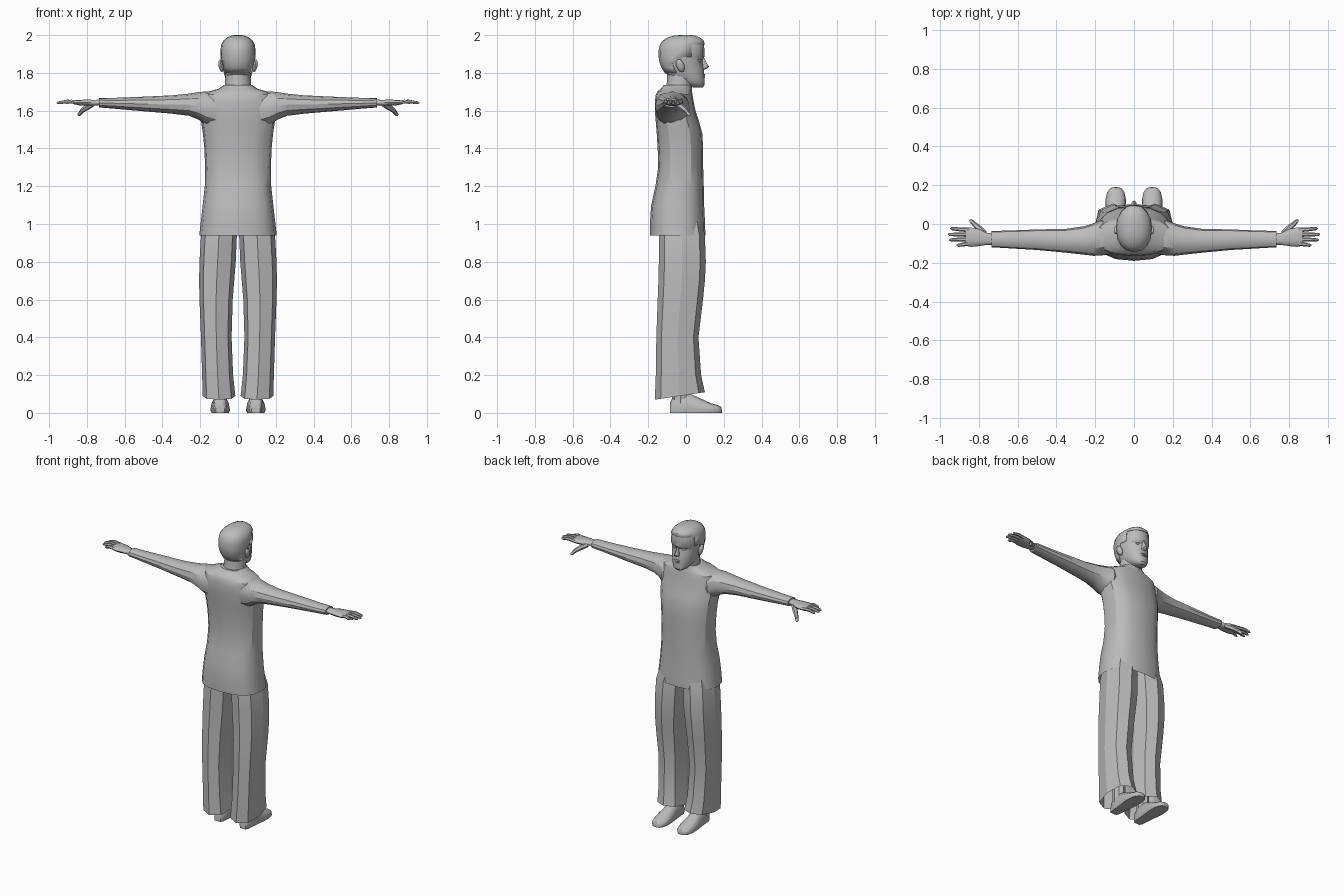
import bpy, bmesh, math
from mathutils import Vector

if "Cube" in bpy.data.objects:
    bpy.data.objects.remove(bpy.data.objects["Cube"], do_unlink=True)

grey = bpy.data.materials.new("plain grey")
grey.use_nodes = True
grey.diffuse_color = (0.5, 0.5, 0.5, 1)
grey.node_tree.nodes["Principled BSDF"].inputs["Base Color"].default_value = (0.5, 0.5, 0.5, 1)


def ring(axis, pos, a0, a1, b0, b1, n=16, e=2.0):
    """Rounded cross-section at pos on an axis, spanning a0..a1 and b0..b1 on the other two."""
    pts = []
    for i in range(n):
        t = 2 * math.pi * i / n
        c, s = math.cos(t), math.sin(t)
        c = math.copysign(abs(c) ** (2 / e), c)
        s = math.copysign(abs(s) ** (2 / e), s)
        p = [(a0 + a1) / 2 + (a1 - a0) / 2 * c, (b0 + b1) / 2 + (b1 - b0) / 2 * s]
        p.insert(axis, pos)
        pts.append(Vector(p))
    return pts


def loft(name, rings, start=True, end=True, mirror=False, angle=30):
    """Skin a list of rings into one mesh."""
    bm = bmesh.new()
    vr = [[bm.verts.new(p) for p in r] for r in rings]
    n = len(vr[0])
    for r, q in zip(vr, vr[1:]):
        for i in range(n):
            j = (i + 1) % n
            bm.faces.new((r[i], r[j], q[j], q[i]))
    if start:
        bm.faces.new(vr[0][::-1])
    if end:
        bm.faces.new(vr[-1])
    bmesh.ops.recalc_face_normals(bm, faces=bm.faces)
    me = bpy.data.meshes.new(name)
    bm.to_mesh(me)
    bm.free()
    return finish(name, me, mirror, angle)


def finish(name, me, mirror=False, angle=30):
    ob = bpy.data.objects.new(name, me)
    bpy.context.collection.objects.link(ob)
    if not me.materials:
        me.materials.append(grey)
    bpy.ops.object.select_all(action='DESELECT')
    ob.select_set(True)
    bpy.context.view_layer.objects.active = ob
    bpy.ops.object.shade_smooth_by_angle(angle=math.radians(angle))
    if mirror:
        ob.modifiers.new("mirror", 'MIRROR')
    return ob


def tube(name, path, radii, n=6):
    """Tapered tube through a path, mirrored to both sides."""
    path = [Vector(p) for p in path]
    rings = []
    for k, p in enumerate(path):
        d = (path[min(k + 1, len(path) - 1)] - path[max(k - 1, 0)]).normalized()
        u = d.cross(Vector((0, 0, 1))).normalized()
        v = u.cross(d)
        rings.append([p + radii[k] * (u * math.cos(2 * math.pi * i / n) + v * math.sin(2 * math.pi * i / n))
                      for i in range(n)])
    return loft(name, rings, mirror=True, angle=50)


# Tunic: z, half width, back, front
tunic = [(0.94, .205, -.19, .103), (1.02, .196, -.19, .1), (1.10, .187, -.184, .096), (1.20, .176, -.162, .094),
         (1.30, .174, -.147, .091), (1.40, .178, -.15, .091), (1.48, .186, -.155, .086), (1.54, .195, -.16, .07),
         (1.60, .20, -.165, .05), (1.65, .20, -.165, .04), (1.685, .19, -.16, .034), (1.703, .15, -.15, .032),
         (1.715, .105, -.135, .03), (1.735, .076, -.118, .028)]
loft("tunic", [ring(2, z, -w, w, b, f, 16, 2.5) for z, w, b, f in tunic], start=False)

# Sleeves: x, back, front, bottom, top
sleeve = [(.10, -.15, .0, 1.50, 1.70), (.17, -.163, .02, 1.525, 1.702), (.21, -.164, .003, 1.553, 1.698),
          (.26, -.158, -.012, 1.573, 1.69), (.35, -.148, -.025, 1.584, 1.681), (.50, -.134, -.028, 1.597, 1.674),
          (.65, -.125, -.034, 1.61, 1.668), (.735, -.12, -.036, 1.617, 1.667)]
loft("sleeve", [ring(0, x, b, f, lo, hi, 12, 2.2) for x, b, f, lo, hi in sleeve], mirror=True)

# Hands: wrist and palm, then fingers and thumb
palm = [(.71, -.108, -.05, 1.628, 1.66), (.76, -.108, -.046, 1.627, 1.658), (.80, -.114, -.026, 1.625, 1.659),
        (.84, -.118, -.018, 1.628, 1.658), (.87, -.112, -.02, 1.634, 1.655)]
loft("palm", [ring(0, x, b, f, lo, hi, 10, 2.5) for x, b, f, lo, hi in palm], mirror=True, angle=50)
fingers = [("index_finger", -.031, -.024, .948), ("middle_finger", -.055, -.054, .96),
           ("ring_finger", -.079, -.082, .953), ("little_finger", -.101, -.11, .915)]
for name, y0, y1, tip in fingers:
    mid = (.85 + tip) / 2
    tube(name, [(.85, y0, 1.644), (mid, (y0 + y1) / 2, 1.649), (tip - .008, y1, 1.642), (tip, y1, 1.64)],
         (.0115, .0105, .008, .003))
tube("thumb", [(.77, -.05, 1.635), (.80, -.022, 1.618), (.825, .0, 1.6), (.842, .018, 1.578), (.846, .022, 1.573)],
     (.015, .016, .012, .009, .003))

# Trouser legs: z, inner, outer, back, front; the hem rises towards the toe
leg = [(.07, .014, .187, -.165, .10), (.20, .026, .19, -.16, .08), (.40, .034, .196, -.157, .066),
       (.60, .028, .204, -.15, .09), (.70, .02, .206, -.146, .10), (.80, .012, .204, -.144, .105),
       (.94, .006, .196, -.144, .1), (1.04, .002, .17, -.13, .08)]
legs = [ring(2, z, a, b, c, d, 8, 2.5) for z, a, b, c, d in leg]
for p in legs[0]:
    p.z += (p.y + .165) * .15
loft("trouser_leg", legs, start=False, mirror=True, angle=22)
# Ankles inside the hems
loft("ankle", [ring(2, z, .06, .13, -.075, .015, 8) for z in (.05, .2)], mirror=True)

# Shoes: y, inner, outer, top; undersides flattened to the ground
shoe = [(-.085, .072, .118, .05), (-.07, .06, .128, .085), (-.02, .055, .132, .105), (.03, .05, .138, .098),
        (.08, .043, .146, .075), (.13, .042, .146, .052), (.165, .05, .138, .042), (.185, .066, .122, .032),
        (.19, .08, .108, .02)]
shoes = [ring(1, y, a, b, -.45 * t, t, 12, 2.3) for y, a, b, t in shoe]
for r in shoes:
    for p in r:
        p.z = max(p.z, 0.0 if p.z < .012 else p.z)
loft("shoe", shoes, mirror=True, angle=40)

# Neck
neck = [(1.66, .08, -.12, .034), (1.72, .07, -.106, .032), (1.76, .068, -.1, .042), (1.81, .065, -.1, .05)]
loft("neck", [ring(2, z, -w, w, b, f) for z, w, b, f in neck])

# Head: z, half width, back, front, eye socket depth
skull = [(1.722, .024, .04, .088, 0), (1.735, .045, .0, .098, 0), (1.755, .06, -.045, .098, 0),
         (1.775, .068, -.085, .098, 0), (1.80, .075, -.108, .096, 0), (1.83, .081, -.127, .093, .0),
         (1.855, .085, -.136, .09, .010), (1.87, .087, -.139, .09, .011), (1.885, .088, -.141, .097, .0),
         (1.92, .089, -.141, .097, 0), (1.95, .085, -.134, .096, 0), (1.97, .073, -.118, .09, 0),
         (1.985, .054, -.092, .07, 0), (1.994, .032, -.06, .045, 0), (1.997, .01, -.02, .015, 0)]
heads = [ring(2, z, -w, w, b, f, 16, 2.25) for z, w, b, f, _ in skull]
for r, s in zip(heads, skull):
    for i in (3, 5):
        r[i].y -= s[4]
head = loft("head", heads, angle=35)

# Hair: raised shell over the crown and the back of the head
bm = bmesh.new()
bm.from_mesh(head.data)
bald = [f for f in bm.faces
        if not (f.calc_center_median().z > 1.955
                or (f.calc_center_median().y < -.045 and f.calc_center_median().z > 1.79)
                or (f.calc_center_median().y < .03 and f.calc_center_median().z > 1.885))]
bmesh.ops.delete(bm, geom=bald, context='FACES')
me = bpy.data.meshes.new("hair")
bm.to_mesh(me)
bm.free()
hair = finish("hair", me, angle=35)
solid = hair.modifiers.new("thickness", 'SOLIDIFY')
solid.thickness, solid.offset = .004, 1

# Nose: z, half width, front
nose = [(1.818, .012, .1), (1.825, .017, .114), (1.834, .015, .122), (1.855, .008, .108), (1.88, .007, .096)]
loft("nose", [ring(2, z, -w, w, .07, f, 8) for z, w, f in nose], angle=40)

# Lips
for name, z, f in (("upper_lip", 1.79, .104), ("lower_lip", 1.778, .103)):
    loft(name, [ring(0, x, .07, f - abs(x) * .5, z - h, z + h, 8)
                for x, h in ((-.026, .002), (-.012, .006), (0, .0055), (.012, .006), (.026, .002))], angle=50)

# Eyes and ears
for name, loc, size in (("eye", (.031, .069, 1.863), (.013, .012, .007)),
                        ("ear", (.09, -.03, 1.838), (.014, .022, .034))):
    bm = bmesh.new()
    bmesh.ops.create_uvsphere(bm, u_segments=10, v_segments=6, radius=1)
    for v in bm.verts:
        v.co = Vector(loc) + Vector(a * b for a, b in zip(v.co, size))
        if name == "ear":
            v.co.y -= (v.co.z - loc[2]) * .25
            v.co.x += (v.co.z - loc[2]) * .15
    me = bpy.data.meshes.new(name)
    bm.to_mesh(me)
    bm.free()
    finish(name, me, mirror=True, angle=50)
